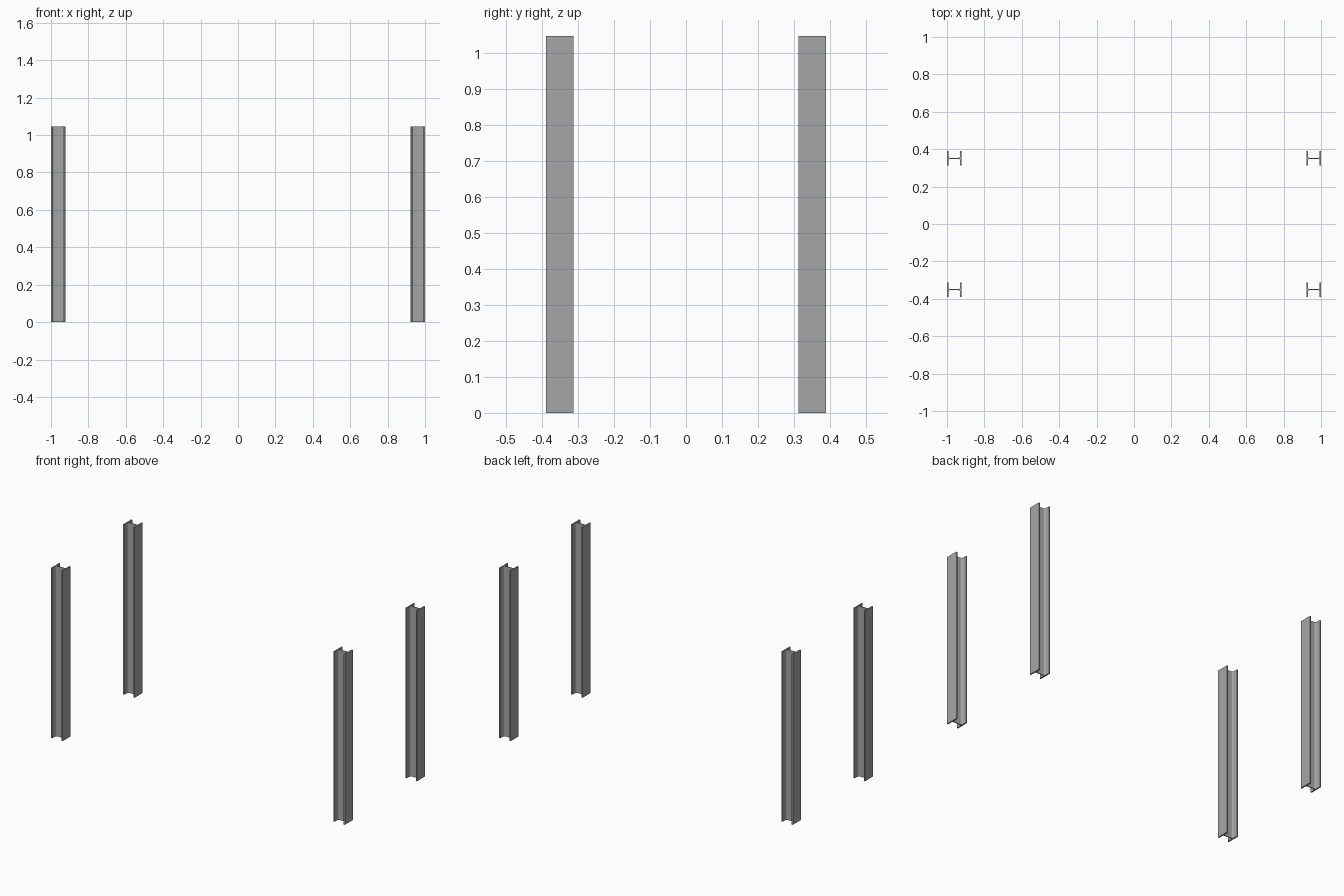
import bpy, bmesh, math

cube = bpy.data.objects.get("Cube")
if cube:
    bpy.data.objects.remove(cube, do_unlink=True)

HEIGHT = 1.047
SIZE = 0.0775       # overall width and depth of the section
FLANGE = 0.0078
WEB = 0.0048
FILLET = 0.0092
STEPS = 6

steel = bpy.data.materials.new("grey steel")
steel.use_nodes = True
grey = (0.38, 0.38, 0.38, 1)
steel.diffuse_color = grey
steel.node_tree.nodes["Principled BSDF"].inputs["Base Color"].default_value = grey


def section():
    """Outline of a rolled H section, flanges facing +x and -x."""
    half = SIZE / 2
    inner = half - FLANGE
    cx, cy = inner - FILLET, WEB / 2 + FILLET
    quarter = [(half, half), (inner, half)]
    for i in range(STEPS + 1):
        a = -math.pi / 2 * i / STEPS
        quarter.append((cx + FILLET * math.cos(a), cy + FILLET * math.sin(a)))
    upper = quarter + [(-x, y) for x, y in reversed(quarter)]
    return upper + [(-x, -y) for x, y in upper]


def column(name, x, y):
    bm = bmesh.new()
    base = bm.faces.new([bm.verts.new((px, py, 0)) for px, py in section()])
    top = bmesh.ops.extrude_face_region(bm, geom=[base], use_keep_orig=True)["geom"]
    bmesh.ops.translate(bm, vec=(0, 0, HEIGHT),
                        verts=[v for v in top if isinstance(v, bmesh.types.BMVert)])
    bmesh.ops.recalc_face_normals(bm, faces=bm.faces)
    mesh = bpy.data.meshes.new(name)
    bm.to_mesh(mesh)
    bm.free()
    mesh.materials.append(steel)
    obj = bpy.data.objects.new(name, mesh)
    obj.location = (x, y, 0)
    bpy.context.collection.objects.link(obj)
    # Smooth the root fillets, keep the flange edges crisp
    bpy.ops.object.select_all(action='DESELECT')
    obj.select_set(True)
    bpy.context.view_layer.objects.active = obj
    bpy.ops.object.shade_smooth_by_angle(angle=math.radians(30))


# Four columns at the corners
for side, sx in (("left", 1), ("right", -1)):
    for end, sy in (("front", -1), ("back", 1)):
        column(f"{end}_{side}_column", sx * (1 - SIZE / 2), sy * 0.3505)
